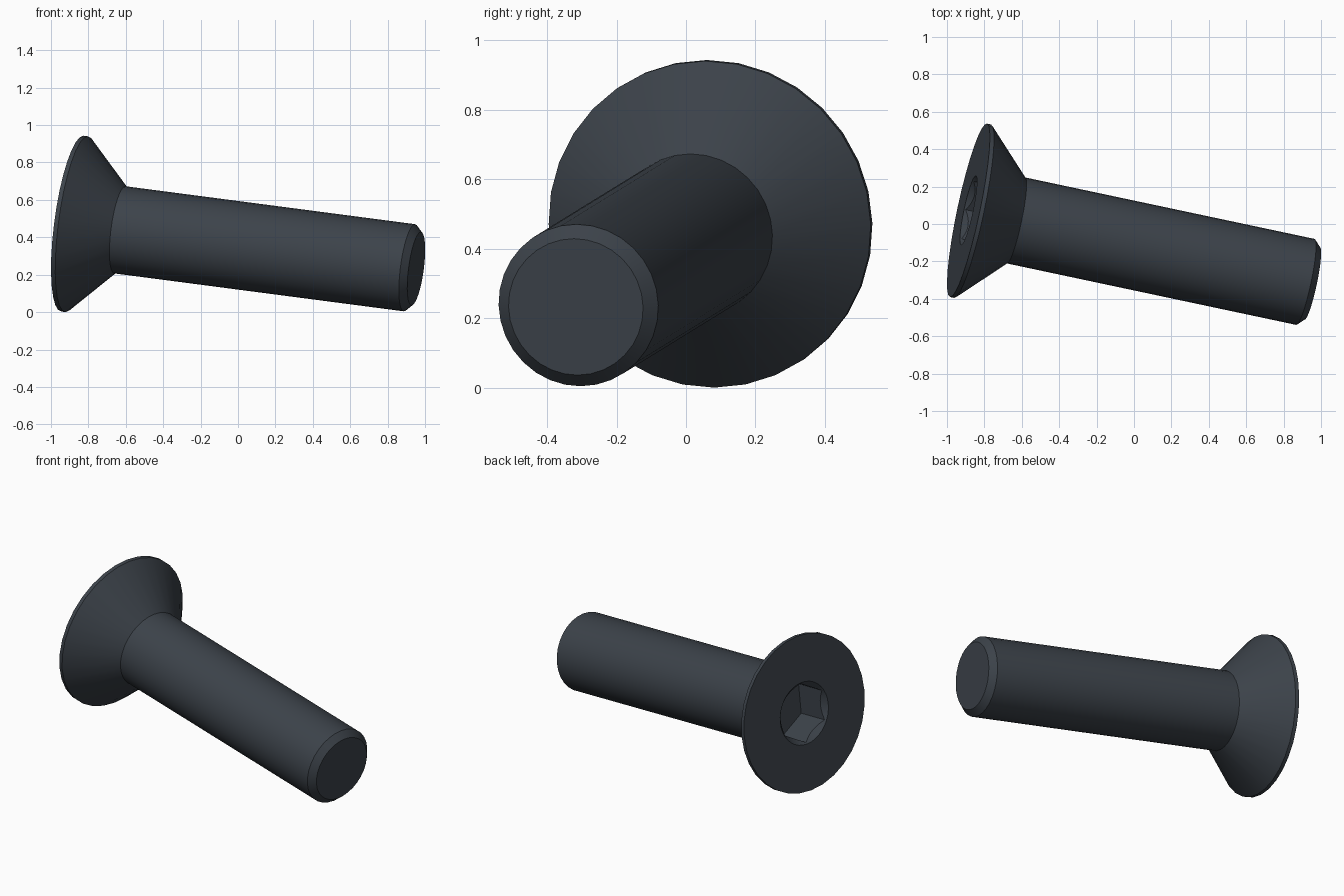
import bpy, bmesh, math
from mathutils import Vector, Matrix

cube = bpy.data.objects.get("Cube")
if cube:
    bpy.data.objects.remove(cube, do_unlink=True)

# Main dimensions
HEAD_R, SHAFT_R, LENGTH = 0.474, 0.235, 1.894
RIM, CHAMFER = 0.023, 0.037
MOUTH_R, HEX_R, SOCKET_DEPTH = 0.189, 0.181, 0.207
SIDES, SOCKET_SIDES = 32, 36

# Material
steel = bpy.data.materials.new("dark_steel")
steel.use_nodes = True
colour = (0.045, 0.055, 0.068, 1)
steel.diffuse_color = colour
steel.node_tree.nodes["Principled BSDF"].inputs["Base Color"].default_value = colour

bm = bmesh.new()


def ring(count, shape):
    """Loop of vertices; shape maps an angle to (radius, depth along the axis)."""
    verts = []
    for i in range(count):
        a = 2 * math.pi * i / count
        r, t = shape(a)
        verts.append(bm.verts.new((r * math.sin(a), r * math.cos(a), t)))
    return verts


def skin(rings):
    for a, b in zip(rings, rings[1:]):
        for i in range(len(a)):
            j = (i + 1) % len(a)
            bm.faces.new((a[i], a[j], b[j], b[i]))


def hex_radius(a):
    return HEX_R * math.cos(math.pi / 6) / math.cos(a % (math.pi / 3) - math.pi / 6)


# Head rim, countersunk cone, shaft and end chamfer
profile = [
    (HEAD_R, 0),
    (HEAD_R, RIM),
    (SHAFT_R, RIM + HEAD_R - SHAFT_R),
    (SHAFT_R, LENGTH - CHAMFER),
    (SHAFT_R - CHAMFER, LENGTH),
]
body = [ring(SIDES, lambda a, p=p: p) for p in profile]
skin(body)
bm.faces.new(body[-1])

# Socket: conical mouth running into hexagonal walls and a flat floor
socket = [
    ring(SOCKET_SIDES, lambda a: (MOUTH_R, 0)),
    ring(SOCKET_SIDES, lambda a: (hex_radius(a), MOUTH_R - hex_radius(a))),
    ring(SOCKET_SIDES, lambda a: (hex_radius(a), SOCKET_DEPTH)),
]
skin(socket)
bm.faces.new(socket[-1])

# Flat head face around the socket
border = []
for loop in (body[0], socket[0]):
    for i, v in enumerate(loop):
        border.append(bm.edges.get((v, loop[(i + 1) % len(loop)])))
bmesh.ops.triangle_fill(bm, use_beauty=True, edges=border, normal=(0, 0, -1))
bmesh.ops.recalc_face_normals(bm, faces=bm.faces[:])

# Lay the screw along its tilted axis
axis = Vector((0.970, -0.206, -0.127)).normalized()
up = (Vector((0, 0, 1)) - axis * axis.z).normalized()
side = up.cross(axis)
turn = Matrix((side, up, axis)).transposed().to_4x4()
bm.transform(Matrix.Translation((-0.885, 0.073, 0.473)) @ turn)

mesh = bpy.data.meshes.new("countersunk_screw")
bm.to_mesh(mesh)
bm.free()
mesh.materials.append(steel)
screw = bpy.data.objects.new("countersunk_screw", mesh)
bpy.context.collection.objects.link(screw)

# Smooth round sides, sharp corners
bpy.ops.object.select_all(action="DESELECT")
screw.select_set(True)
bpy.context.view_layer.objects.active = screw
bpy.ops.object.shade_smooth_by_angle(angle=math.radians(30))
